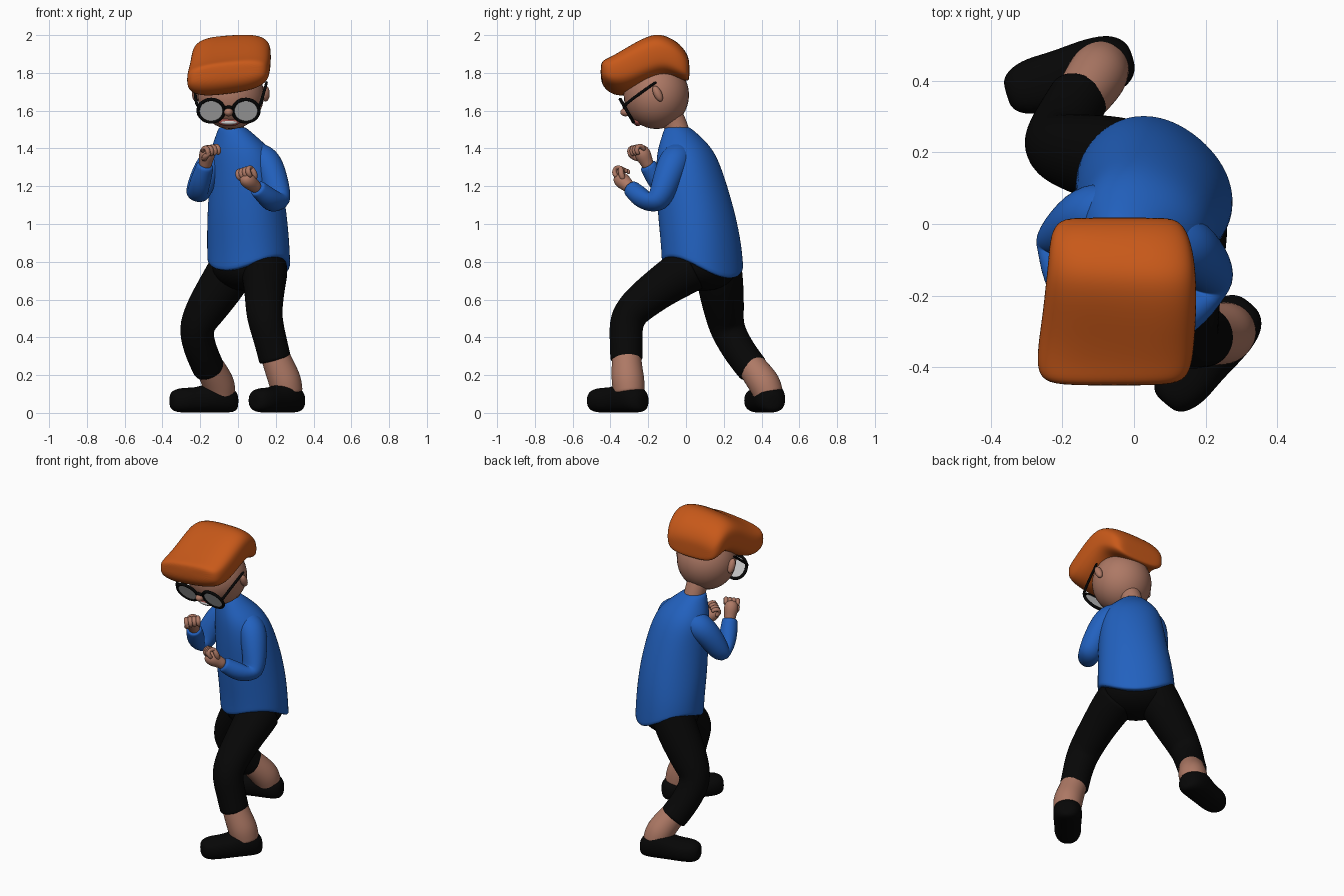
import bpy, bmesh, math
from mathutils import Vector, Matrix

if "Cube" in bpy.data.objects:
    bpy.data.objects.remove(bpy.data.objects["Cube"])

def material(name, rgb):
    m = bpy.data.materials.new(name)
    m.diffuse_color = (*rgb, 1)
    m.use_nodes = True
    m.node_tree.nodes["Principled BSDF"].inputs["Base Color"].default_value = m.diffuse_color
    return m

SKIN = material("skin", (0.42, 0.19, 0.13))
BLUE = material("blue_cloth", (0.016, 0.12, 0.52))
BLACK = material("black", (0.002, 0.002, 0.002))
HAIR = material("orange_hair", (0.58, 0.10, 0.010))
LIP = material("lip", (0.35, 0.08, 0.07))
WHITE = material("teeth", (0.8, 0.8, 0.8))

def loft(name, rings, mat, levels=2):
    """Skin a list of point rings, cap both ends and smooth the result."""
    bm = bmesh.new()
    vr = [[bm.verts.new(p) for p in r] for r in rings]
    n = len(vr[0])
    for a, b in zip(vr, vr[1:]):
        for i in range(n):
            bm.faces.new((a[i], a[(i + 1) % n], b[(i + 1) % n], b[i]))
    bm.faces.new(vr[0])
    bm.faces.new(vr[-1])
    bmesh.ops.recalc_face_normals(bm, faces=bm.faces)
    for f in bm.faces:
        f.smooth = True
    me = bpy.data.meshes.new(name)
    bm.to_mesh(me)
    bm.free()
    ob = bpy.data.objects.new(name, me)
    bpy.context.collection.objects.link(ob)
    me.materials.append(mat)
    if levels:
        s = ob.modifiers.new("smooth", 'SUBSURF')
        s.levels = s.render_levels = levels
    return ob

def tube(name, pts, mat, n=12, levels=2, edge=0.012):
    """Round limb through (x, y, z, radius) points with crisp ends."""
    P = [Vector(p[:3]) for p in pts]
    R = [p[3] / (0.667 + 0.333 * math.cos(2 * math.pi / n)) for p in pts]
    if edge:
        P.insert(1, P[0] + (P[1] - P[0]).normalized() * edge)
        P.insert(-1, P[-1] + (P[-2] - P[-1]).normalized() * edge)
        R = [R[0]] + R + [R[-1]]
    side, rings = Vector((0.93, 0.31, 0.17)), []
    for i, p in enumerate(P):
        t = (P[min(i + 1, len(P) - 1)] - P[max(i - 1, 0)]).normalized()
        side = (side - t * side.dot(t)).normalized()
        up = t.cross(side)
        rings.append([p + R[i] * (side * math.cos(a) + up * math.sin(a))
                      for a in (2 * math.pi * k / n for k in range(n))])
    return loft(name, rings, mat, levels)

def ball(name, loc, scale, mat, rot=(0, 0, 0)):
    bpy.ops.mesh.primitive_uv_sphere_add(segments=32, ring_count=20, location=loc, rotation=rot)
    ob = bpy.context.object
    ob.name, ob.scale = name, scale
    bpy.ops.object.shade_smooth()
    ob.data.materials.append(mat)
    return ob

def squircle(n, power):
    """Unit rounded-square outline; power 1 is a circle."""
    for k in range(n):
        a = 2 * math.pi * k / n
        yield [math.copysign(abs(q) ** power, q) for q in (math.cos(a), math.sin(a))]

# Shirt body: turned ellipses, hem dipping at front and back
body = [(.77, .057, .088, .23, .2, -41, 1), (.785, .057, .088, .23, .2, -41, 1),
        (.90, .054, .08, .227, .2, -40, .4), (1.05, .048, .057, .215, .198, -37, 0),
        (1.25, .04, .022, .195, .175, -32, 0), (1.38, .02, 0, .175, .148, -27, 0),
        (1.45, -.005, -.02, .12, .11, -25, 0), (1.51, -.03, -.045, .075, .068, -20, 0),
        (1.515, -.03, -.047, .06, .055, -20, 0)]
rings = []
for z, cx, cy, a, b, yaw, dip in body:
    rot = Matrix.Rotation(math.radians(yaw), 3, 'Z')
    rings.append([rot @ Vector((a * c, b * s, 0)) +
                  Vector((cx, cy, z + dip * (.05 * (c * c - s * s) - .022 * s)))
                  for c, s in squircle(20, .93)])
loft("shirt", rings, BLUE)

# Sleeves
tube("left_sleeve", [(.06, -.02, 1.36, .08), (.15, -.06, 1.345, .084), (.19, -.10, 1.24, .076),
                     (.22, -.15, 1.10, .07), (.175, -.225, 1.125, .06), (.1, -.295, 1.192, .045)], BLUE)
tube("right_sleeve", [(-.03, .03, 1.36, .08), (-.125, .035, 1.345, .084), (-.18, -.01, 1.26, .073),
                      (-.222, -.065, 1.135, .066), (-.208, -.13, 1.195, .06), (-.172, -.205, 1.315, .045)], BLUE)

# Trousers
ball("trouser_seat", (.055, .085, .77), (.205, .172, .125), BLACK, (0, 0, math.radians(-40)))
tube("left_trouser_leg", [(.14, .04, .77, .12), (.14, -.03, .735, .122), (.14, -.15, .655, .106),
                          (.138, -.27, .56, .098), (.143, -.318, .49, .092), (.17, -.318, .39, .086),
                          (.198, -.315, .275, .085)], BLACK)
tube("right_trouser_leg", [(-.015, .165, .8, .122), (-.055, .178, .72, .124), (-.135, .193, .6, .114),
                           (-.2, .207, .5, .1), (-.226, .222, .43, .09), (-.195, .285, .32, .086),
                           (-.15, .36, .225, .084)], BLACK)

# Ankles
tube("left_ankle", [(.19, -.315, .32, .076), (.22, -.313, .24, .081), (.25, -.307, .17, .088),
                    (.262, -.3, .1, .082)], SKIN)
tube("right_ankle", [(-.165, .33, .27, .074), (-.13, .375, .21, .08), (-.1, .42, .15, .086),
                     (-.09, .44, .09, .078)], SKIN)

# Shoes: distance along the sole, half width, bottom, top
def shoe(name, heel, toe):
    h, t = Vector((*heel, 0)), Vector((*toe, 0))
    d = (t - h).normalized()
    s = Vector((-d.y, d.x, 0))
    prof = [(-.088, .02, .035, .09), (-.08, .05, .008, .115), (-.045, .08, 0, .14), (.02, .088, 0, .175),
            (.08, .084, 0, .155), (.14, .08, 0, .135), (.2, .082, 0, .135), (.25, .068, .003, .128),
            (.276, .045, .02, .11), (.28, .02, .04, .09)]
    loft(name, [[h + d * u + s * w * c + Vector((0, 0, (z0 + z1) / 2 + (z1 - z0) / 2 * v))
                 for c, v in squircle(16, .85)] for u, w, z0, z1 in prof], BLACK)

shoe("left_shoe", (.268, -.288), (.135, -.445))
shoe("right_shoe", (-.088, .442), (-.28, .385))

# Hands: palm, curled fingers and thumb
def hand(name, wrist, direction, curl):
    w, d = Vector(wrist), Vector(direction).normalized()
    c = Vector(curl)
    c = (c - d * c.dot(d)).normalized()
    s = d.cross(c)
    pt = lambda u, v, q, r: (*(w + d * u + s * v + c * q), r)
    tube(name + "_palm", [pt(-.03, 0, 0, .032), pt(.01, 0, 0, .034), pt(.05, 0, 0, .044),
                          pt(.085, 0, 0, .038), pt(.1, 0, .005, .018)], SKIN, edge=0)
    for k in range(4):
        v = (k - 1.5) * .023
        tube(f"{name}_finger_{k + 1}", [pt(.07, v, 0, .012), pt(.108, v, .008, .015), pt(.115, v, .038, .014),
                                        pt(.088, v, .055, .013), pt(.07, v, .045, .008)], SKIN, 8, 1, 0)
    tube(name + "_thumb", [pt(.03, -.02, .01, .014), pt(.055, -.042, .03, .016),
                           pt(.085, -.035, .052, .014), pt(.098, -.025, .056, .008)], SKIN, 8, 1, 0)

hand("left_hand", (.088, -.305, 1.2), (-.68, -.66, .6), (.1, .5, .85))
hand("right_hand", (-.172, -.205, 1.32), (.15, -.42, .88), (.5, -.7, -.1))

# Neck, head, ears, nose and mouth
tube("neck", [(-.025, -.035, 1.46, .062), (-.03, -.055, 1.53, .06), (-.035, -.1, 1.6, .07)], SKIN)
ball("head", (-.038, -.157, 1.683), (.176, .173, .18), SKIN)
for side, x in (("left", .146), ("right", -.222)):
    ball(side + "_ear", (x, -.15, 1.69), (.022, .022, .045), SKIN, (math.radians(25), 0, 0))
ball("nose", (-.05, -.32, 1.592), (.024, .028, .022), SKIN)
ball("lips", (-.047, -.258, 1.541), (.058, .02, .024), LIP, (math.radians(30), 0, 0))
ball("teeth", (-.047, -.268, 1.539), (.044, .014, .012), WHITE, (math.radians(30), 0, 0))

# Glasses: tilted rims, lenses, bridge and temples
tilt = (math.radians(120), 0, 0)
for side, x, ear in (("left", .042, .152), ("right", -.142, -.232)):
    bpy.ops.mesh.primitive_torus_add(location=(x, -.313, 1.6), rotation=tilt, major_radius=.069,
                                     minor_radius=.009, major_segments=40, minor_segments=10)
    rim = bpy.context.object
    rim.name = side + "_rim"
    rim.data.materials.append(BLACK)
    bpy.ops.object.shade_smooth()
    bpy.ops.mesh.primitive_cylinder_add(vertices=40, radius=.068, depth=.006, location=(x, -.313, 1.6), rotation=tilt)
    bpy.context.object.name = side + "_lens"
    out = math.copysign(.071, ear)
    tube(side + "_temple", [(x + out, -.325, 1.625, .008), (x + out * 1.15, -.305, 1.648, .008),
                            (ear, -.158, 1.752, .007)], BLACK, 8, 1, .004)
tube("glasses_bridge", [(-.078, -.32, 1.612, .009), (-.05, -.33, 1.622, .009), (-.022, -.32, 1.612, .009)],
     BLACK, 8, 1, 0)

# Hair: big swept quiff, rounded sections from back to front (y, x0, x1, z0, z1, roll)
quiff = [(.018, -.15, .07, 1.78, 1.84, 0), (.014, -.21, .125, 1.752, 1.89, 0),
         (-.03, -.235, .155, 1.765, 1.955, 0), (-.10, -.24, .17, 1.79, 1.995, .03),
         (-.165, -.247, .175, 1.765, 2.006, .08), (-.25, -.256, .175, 1.715, 1.965, .13),
         (-.33, -.268, .17, 1.682, 1.915, .15), (-.40, -.273, .162, 1.698, 1.875, .13),
         (-.44, -.255, .14, 1.735, 1.86, .1), (-.452, -.19, .08, 1.775, 1.84, .06)]
rings = []
for y, x0, x1, z0, z1, roll in quiff:
    rings.append([Vector(((x0 + x1) / 2 + (x1 - x0) / 2 * c, y,
                          (z0 + z1) / 2 + (z1 - z0) / 2 * v + roll * .2 * c))
                  for c, v in squircle(28, .66)])
loft("hair", rings, HAIR)
